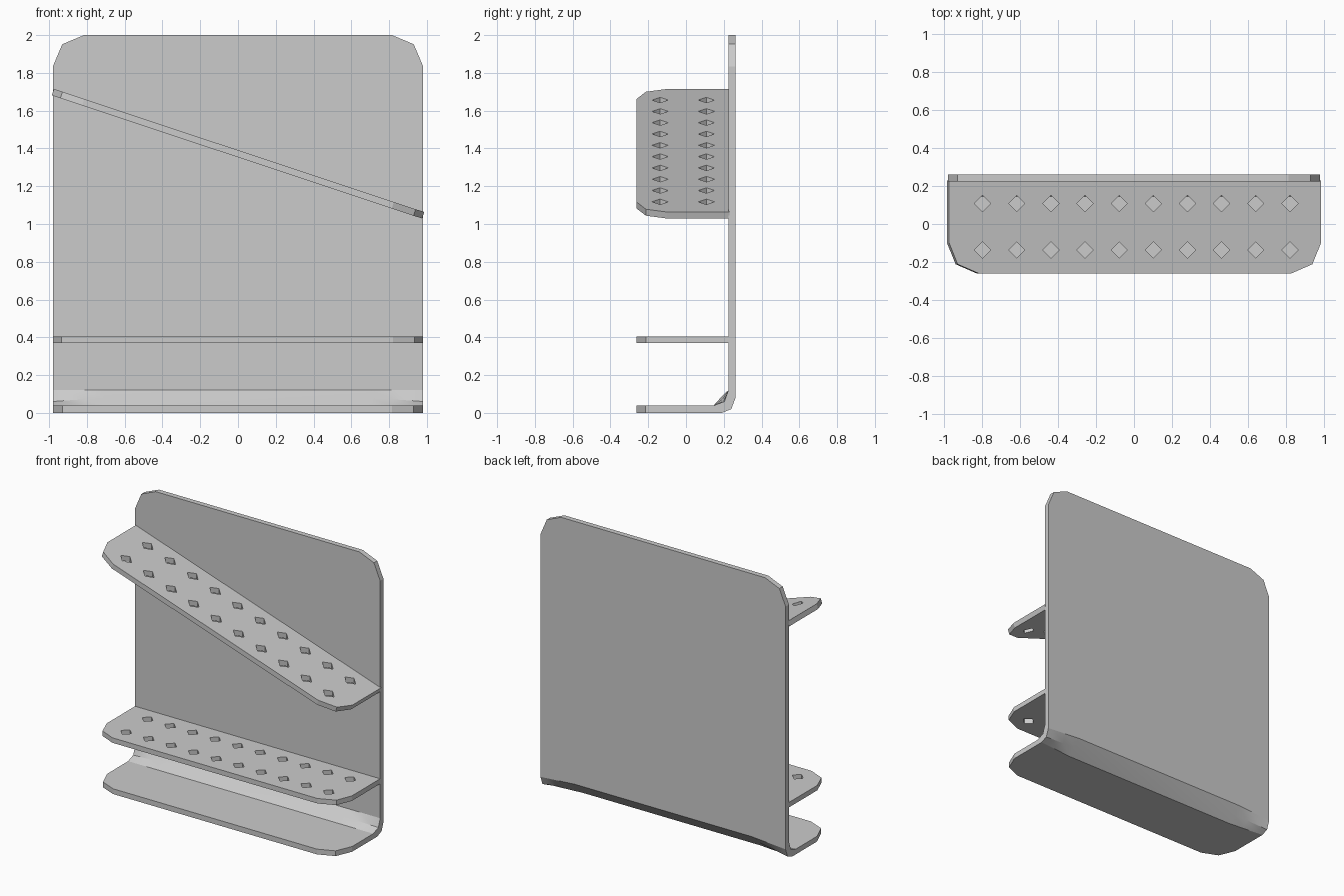
import bpy, bmesh, math
from mathutils import Matrix, Vector

cube = bpy.data.objects.get("Cube")
if cube:
    bpy.data.objects.remove(cube)

# Single grey finish
grey = bpy.data.materials.new("light grey")
grey.use_nodes = True
GREY = (0.6, 0.6, 0.6, 1)
grey.diffuse_color = GREY
grey.node_tree.nodes["Principled BSDF"].inputs["Base Color"].default_value = GREY


def make_object(name, bm):
    bmesh.ops.recalc_face_normals(bm, faces=bm.faces)
    mesh = bpy.data.meshes.new(name)
    bm.to_mesh(mesh)
    bm.free()
    mesh.materials.append(grey)
    obj = bpy.data.objects.new(name, mesh)
    bpy.context.collection.objects.link(obj)
    return obj


def prism(bm, outline, z0, z1):
    """Extrude a closed xy outline between two heights."""
    face = bm.faces.new([bm.verts.new((x, y, z0)) for x, y in outline])
    top = bmesh.ops.extrude_face_region(bm, geom=[face])["geom"]
    verts = [v for v in top if isinstance(v, bmesh.types.BMVert)]
    bmesh.ops.translate(bm, verts=verts, vec=(0, 0, z1 - z0))


# Folded sheet: back panel and base in one piece, lofted along x.
# Each station: distance from centre, corner cut depth, softness of the fold
HALF, FRONT, BACK, THICK, TOP = 0.98, -0.262, 0.262, 0.038, 2.0
stations = [(HALF, 0.165, 0), (0.93, 0.048, 0.2), (0.815, 0, 0.6), (0.71, 0, 1)]
sections = [(-x, c, s) for x, c, s in stations] + stations[::-1]


def fold_section(cut, soft):
    tight = [(0.19, 0), (0.24, 0.02), (BACK, 0.08)]
    wide = [(0.165, 0), (0.213, 0.05), (BACK, 0.1)]
    outer = [Vector(a).lerp(Vector(b), soft) for a, b in zip(tight, wide)]
    middle = Vector((0.203, 0.06)).lerp(Vector((0.183, 0.08)), soft)
    inner_y = BACK - THICK
    return [(FRONT + cut, 0), *outer, (BACK, TOP - cut), (inner_y, TOP - cut),
            (inner_y, 0.12), middle, (0.145, THICK), (FRONT + cut, THICK)]


bm = bmesh.new()
rings = [[bm.verts.new((x, y, z)) for y, z in fold_section(c, s)]
         for x, c, s in sections]
for a, b in zip(rings, rings[1:]):
    for i in range(len(a)):
        j = (i + 1) % len(a)
        bm.faces.new((a[i], a[j], b[j], b[i]))
bm.faces.new(rings[0])
bm.faces.new(rings[-1])
sheet = make_object("back_panel_and_base", bm)

# Shelves share one outline with clipped front corners
side = [(HALF, 0.23), (HALF, -0.1), (0.935, -0.212), (0.82, FRONT)]
outline = side + [(-x, y) for x, y in side[::-1]]


def shelf(name, centre, tilt):
    bm = bmesh.new()
    stretch = 1 / math.cos(tilt)
    prism(bm, [(x * stretch, y) for x, y in outline], -0.018, 0.018)
    bm.transform(Matrix.Translation(centre) @ Matrix.Rotation(tilt, 4, "Y"))
    return make_object(name, bm)


lower = shelf("lower_shelf", (0, 0, 0.387), 0)
sloped = shelf("sloped_shelf", (0, 0, 1.372), math.atan(0.3325))

# Two rows of diamond holes cut straight down through both shelves
bm = bmesh.new()
R = 0.043
for row in (0.108, -0.137):
    for i in range(10):
        x = -0.798 + i * 0.18
        prism(bm, [(x + R, row), (x, row + R), (x - R, row), (x, row - R)], 0.25, 1.95)
cutter = make_object("hole_cutter", bm)
cutter.hide_render = True

for obj in (lower, sloped):
    mod = obj.modifiers.new("holes", "BOOLEAN")
    mod.operation = "DIFFERENCE"
    mod.solver = "EXACT"
    mod.object = cutter
    bpy.context.view_layer.update()
    cut = bpy.data.meshes.new_from_object(
        obj.evaluated_get(bpy.context.evaluated_depsgraph_get()))
    obj.modifiers.clear()
    obj.data = cut
bpy.data.objects.remove(cutter)

# Soft shading across the fold, crisp edges elsewhere
bpy.ops.object.select_all(action="DESELECT")
sheet.select_set(True)
bpy.context.view_layer.objects.active = sheet
bpy.ops.object.shade_smooth_by_angle(angle=math.radians(20))
